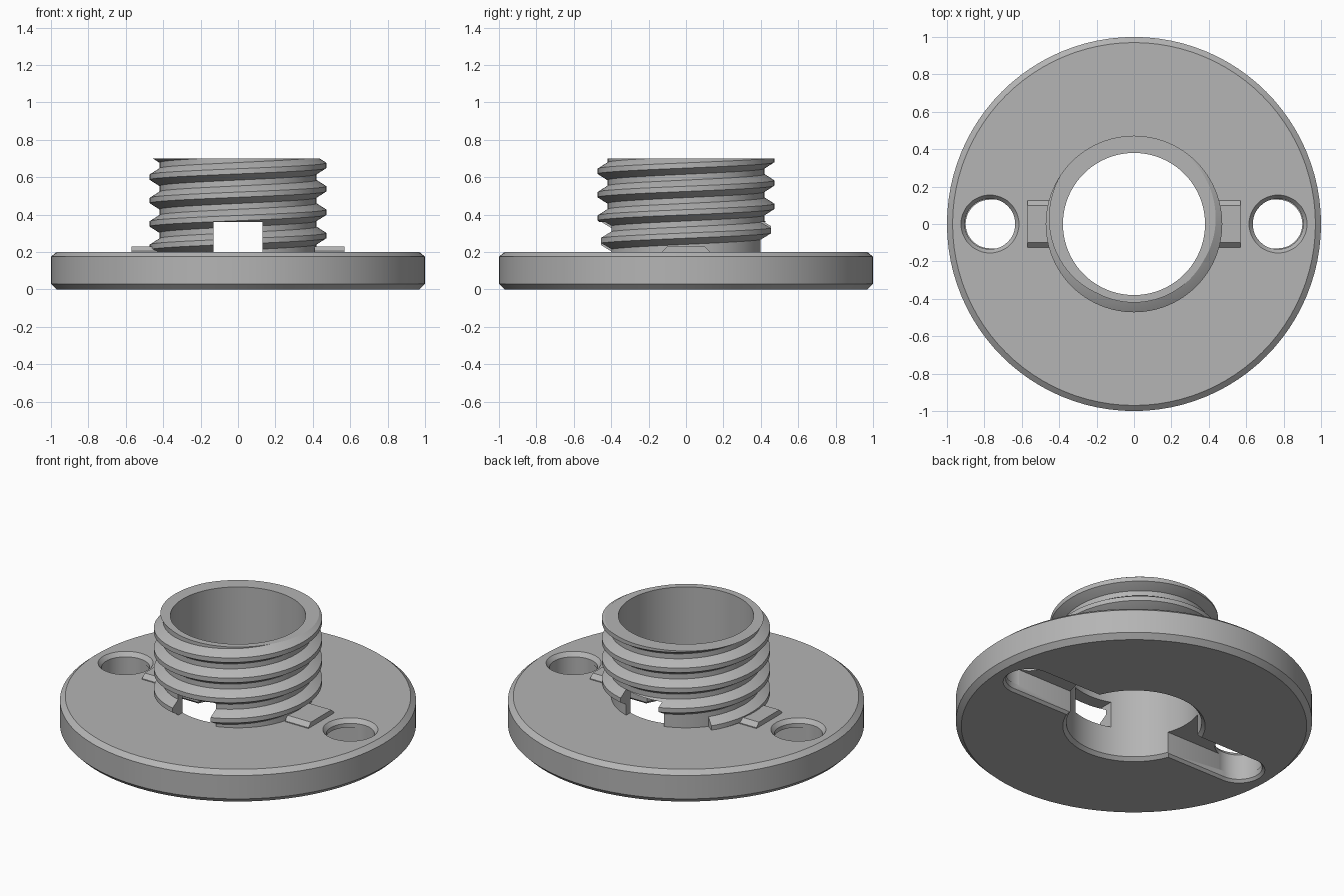
import bpy
import bmesh
from math import sin, cos, pi, radians
from mathutils import Matrix, Vector

cube = bpy.data.objects.get("Cube")
if cube:
    bpy.data.objects.remove(cube, do_unlink=True)

grey = bpy.data.materials.new("light_grey")
grey.use_nodes = True
tone = (0.46, 0.46, 0.46, 1)
grey.diffuse_color = tone
shader = next(n for n in grey.node_tree.nodes if n.type == 'BSDF_PRINCIPLED')
shader.inputs["Base Color"].default_value = tone

SEGMENTS = 96
BORE, ROOT, CREST = 0.38, 0.42, 0.472
DECK, TOP = 0.2, 0.7


def make(name, bm):
    bmesh.ops.recalc_face_normals(bm, faces=bm.faces)
    mesh = bpy.data.meshes.new(name)
    bm.to_mesh(mesh)
    bm.free()
    mesh.materials.append(grey)
    obj = bpy.data.objects.new(name, mesh)
    bpy.context.collection.objects.link(obj)
    return obj


def bridge(bm, a, b):
    for i in range(len(a)):
        j = (i + 1) % len(a)
        bm.faces.new((a[i], a[j], b[j], b[i]))


def lathe(name, profile):
    """Revolve a closed (radius, z) profile around z."""
    bm = bmesh.new()
    rings = []
    for s in range(SEGMENTS):
        t = 2 * pi * s / SEGMENTS
        rings.append([bm.verts.new((r * cos(t), r * sin(t), z)) for r, z in profile])
    for s in range(SEGMENTS):
        bridge(bm, rings[s], rings[(s + 1) % SEGMENTS])
    return make(name, bm)


def capsule_cutter(name, levels, half=0, x=0):
    """Solid with round ends, lofted through (radius, z) levels."""
    bm = bmesh.new()
    rings = []
    for r, z in levels:
        ring = []
        for side in (1, -1):
            count = 25 if half else 24
            for k in range(count):
                t = -side * pi / 2 * 1 + pi * k / 24 if side > 0 else pi / 2 + pi * k / 24
                ring.append(bm.verts.new((x + side * half + r * cos(t), r * sin(t), z)))
        rings.append(ring)
    for a, b in zip(rings, rings[1:]):
        bridge(bm, a, b)
    bm.faces.new(rings[0])
    bm.faces.new(rings[-1])
    return make(name, bm)


def box(name, size, centre):
    bm = bmesh.new()
    bmesh.ops.create_cube(bm, size=1,
                          matrix=Matrix.Translation(centre) @ Matrix.Diagonal(Vector((*size, 1))))
    return make(name, bm)


def cut(obj, cutters):
    bpy.context.view_layer.objects.active = obj
    for cutter in cutters:
        cutter.hide_render = True
        mod = obj.modifiers.new("cut", 'BOOLEAN')
        mod.operation = 'DIFFERENCE'
        mod.solver = 'EXACT'
        mod.object = cutter
        bpy.ops.object.modifier_apply(modifier=mod.name)


# Flange disc with chamfered rims
flange = lathe("flange", [(BORE + 0.02, 0), (0.97, 0), (1, 0.03), (1, 0.175),
                          (0.97, DECK), (BORE, DECK), (BORE, 0.02)])

# Underside slot and the two countersunk screw holes
flange_cutters = [capsule_cutter("slot_cutter", [(0.17, -0.025), (0.13, 0.015), (0.13, 0.15)], 0.77)]
for x in (-0.77, 0.77):
    flange_cutters.append(capsule_cutter("hole_cutter", [(0.135, 0.05), (0.135, 0.175),
                                                         (0.155, DECK), (0.155, 0.3)], 0, x))
cut(flange, flange_cutters)

# Hollow neck
neck = lathe("neck", [(BORE, DECK), (ROOT, DECK), (ROOT, TOP), (BORE, TOP)])

# Right-handed helical thread, trimmed level at the rim
PITCH, PHASE = 0.125, 0.038
section = [(ROOT - 0.012, -0.052), (ROOT, -0.047), (CREST, -0.014),
           (CREST, 0.014), (ROOT, 0.047), (ROOT - 0.012, 0.052)]
bm = bmesh.new()
previous = first = None
for s in range(int(1.4 * SEGMENTS), int(5.8 * SEGMENTS)):
    t = 2 * pi * s / SEGMENTS
    rise = PHASE + PITCH * s / SEGMENTS
    ring = [bm.verts.new((r * cos(t), r * sin(t), z + rise)) for r, z in section]
    if previous:
        bridge(bm, previous, ring)
    else:
        first = ring
    previous = ring
bm.faces.new(first)
bm.faces.new(previous)
thread = make("thread", bm)

# Square windows through the front and back of the neck
window_cutter = box("window_cutter", (0.26, 2, 0.26), (0, 0, 0.23))
rim_cutter = box("rim_cutter", (2, 2, 0.4), (0, 0, TOP + 0.2))
cut(neck, [window_cutter])
cut(thread, [window_cutter, rim_cutter])

# Low bevelled tabs beside the neck
tabs = []
for name, side in (("left_tab", 1), ("right_tab", -1)):
    bm = bmesh.new()
    ends = [[bm.verts.new((side * x, y, z)) for y, z in
             ((-0.125, DECK - 0.01), (0.125, DECK - 0.01), (0.125, DECK + 0.005),
              (0.1, 0.23), (-0.1, 0.23), (-0.125, DECK + 0.005))] for x in (0.41, 0.57)]
    bridge(bm, *ends)
    for end in ends:
        bm.faces.new(end)
    tabs.append(make(name, bm))

# Remove helpers and shade smooth with sharp edges kept
for obj in [*flange_cutters, window_cutter, rim_cutter]:
    bpy.data.objects.remove(obj, do_unlink=True)
for obj in (flange, neck, thread, *tabs):
    bpy.ops.object.select_all(action='DESELECT')
    obj.select_set(True)
    bpy.context.view_layer.objects.active = obj
    bpy.ops.object.shade_smooth_by_angle(angle=radians(25))
